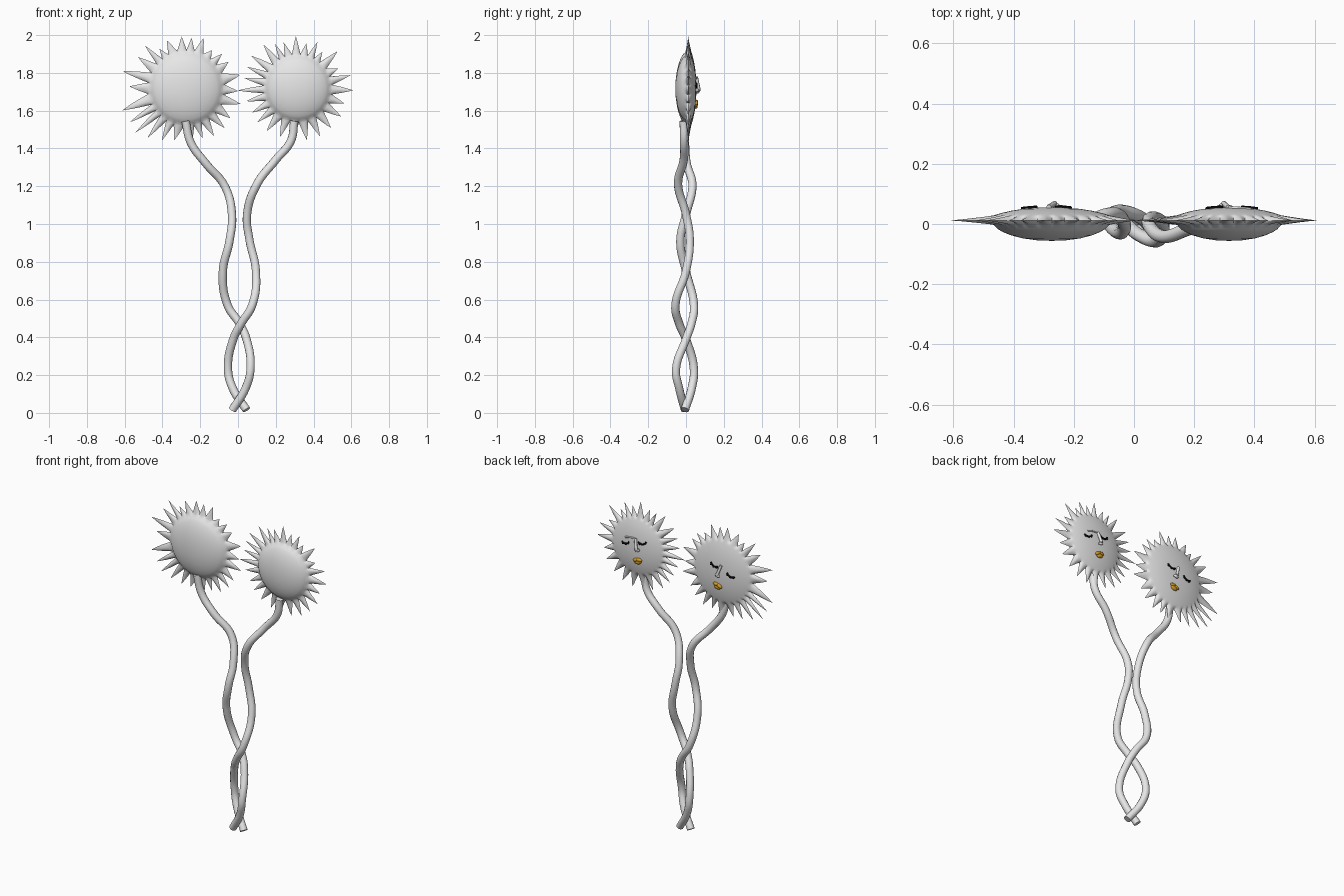
import bpy, bmesh, math
from mathutils import Matrix, Vector

if "Cube" in bpy.data.objects:
    bpy.data.objects.remove(bpy.data.objects["Cube"])


def material(name, rgb):
    m = bpy.data.materials.new(name)
    m.diffuse_color = (*rgb, 1)
    m.use_nodes = True
    m.node_tree.nodes["Principled BSDF"].inputs["Base Color"].default_value = m.diffuse_color
    return m


SILVER = material("silver grey", (0.8, 0.8, 0.8))
BLACK = material("black", (0.005, 0.005, 0.005))
GOLD = material("gold", (0.65, 0.34, 0.02))


def finish(ob, mat, angle=50):
    ob.data.materials.clear()
    ob.data.materials.append(mat)
    bpy.ops.object.select_all(action='DESELECT')
    bpy.context.view_layer.objects.active = ob
    ob.select_set(True)
    if ob.type == 'CURVE':
        bpy.ops.object.convert(target='MESH')
    bpy.ops.object.shade_smooth_by_angle(angle=math.radians(angle))


def tubes(name, paths, radius, mat, sides=4):
    cu = bpy.data.curves.new(name, 'CURVE')
    cu.dimensions = '3D'
    cu.bevel_depth, cu.bevel_resolution = radius, sides
    cu.use_fill_caps, cu.resolution_u = True, 8
    for pts in paths:
        sp = cu.splines.new('BEZIER')
        sp.bezier_points.add(len(pts) - 1)
        for bp, p in zip(sp.bezier_points, pts):
            bp.co = p
            bp.handle_left_type = bp.handle_right_type = 'AUTO'
    ob = bpy.data.objects.new(name, cu)
    bpy.context.collection.objects.link(ob)
    finish(ob, mat)


def mesh_object(name, bm, mat, angle=50):
    me = bpy.data.meshes.new(name)
    bmesh.ops.recalc_face_normals(bm, faces=bm.faces)
    bm.to_mesh(me)
    bm.free()
    ob = bpy.data.objects.new(name, me)
    bpy.context.collection.objects.link(ob)
    finish(ob, mat, angle)


MID = 0.012  # depth of the ray plane


def front_y(q):
    return -0.003 - 0.053 * max(0, 1 - q ** 2.2) ** 0.7


def back_y(q):
    return 0.055 - 0.026 * q ** 2.4


def ray_head(name, cx, cz, R, rays):
    """Lens-shaped disc whose rim runs out into pointed rays."""
    # outline: several samples across every ray, valley to valley
    outline = []
    n, steps = len(rays), 4
    for i, (a, length) in enumerate(rays):
        prev = rays[i - 1][0] - (360 if i == 0 else 0)
        nxt = rays[(i + 1) % n][0] + (360 if i == n - 1 else 0)
        for k in range(-steps, steps):
            t = abs(k) / steps
            ang = a + t * ((prev if k < 0 else nxt) - a) / 2
            valley = R * 1.07
            outline.append((math.radians(ang), valley + (length * 1.015 - valley) * (1 - t) ** 1.25))
    bm = bmesh.new()
    core = [0.25, 0.5, 0.7, 0.84, 0.93, 1.0]
    outer = [0.12, 0.3, 0.5, 0.75]

    def ring(radii, ys):
        return [bm.verts.new((cx + r * math.cos(a), y, cz + r * math.sin(a)))
                for (a, _), r, y in zip(outline, radii, ys)]

    m = len(outline)
    rim = ring([r for _, r in outline], [MID] * m)
    for side in (front_y, back_y):
        rings = [ring([R * q] * m, [side(q)] * m) for q in core]
        edge = side(1)
        for u in outer:
            rings.append(ring([R + (r - R) * u for _, r in outline],
                              [MID + (edge - MID) * (1 - u) ** 1.2] * m))
        rings.append(rim)
        centre = bm.verts.new((cx, side(0), cz))
        for j in range(m):
            k = (j + 1) % m
            bm.faces.new((centre, rings[0][j], rings[0][k]))
            for A, B in zip(rings, rings[1:]):
                bm.faces.new((A[j], B[j], B[k], A[k]))
    mesh_object(name, bm, SILVER, 60)


def face(side, head, origin, tilt, nose_a, brow):
    """Closed eyes, nose and lips laid on the back of a head."""
    cx, cz, R = head
    c, s = math.cos(math.radians(tilt)), math.sin(math.radians(tilt))

    def on(a, b, lift=0.002):
        x, z = origin[0] + a * c - b * s, origin[1] + a * s + b * c
        return Vector((x, back_y(math.hypot(x - cx, z - cz) / R) + lift, z))

    # eyelids with short lashes
    paths = []
    for e in (-0.06, 0.06):
        lid = lambda t: -0.012 * (1 - t * t)
        paths.append([on(e + 0.027 * t, lid(t)) for t in (-1, -0.5, 0, 0.5, 1)])
        for t in (-0.65, 0, 0.65):
            paths.append([on(e + 0.027 * t, lid(t)), on(e + 0.034 * t, lid(t) - 0.007)])
    tubes(side + "_closed_eyes", paths, 0.0052, BLACK, 1)
    # nose ridge, nostrils and optional thin brow
    ridge = [on(nose_a, 0.022, 0.002), on(nose_a, -0.015, 0.008), on(nose_a, -0.045, 0.014)]
    base = [on(nose_a - 0.012, -0.046), on(nose_a, -0.05, 0.008), on(nose_a + 0.012, -0.046)]
    tubes(side + "_nose", [ridge, base], 0.0085, SILVER, 2)
    if brow:
        tubes(side + "_brow", [[on(nose_a + 0.075, 0.026, 0), on(nose_a + 0.04, 0.027, 0),
                                on(nose_a, 0.02, 0.002)]], 0.005, SILVER, 2)
    # lips: two upper lobes and one lower
    bm = bmesh.new()
    for a, b, w, h, roll in ((-0.012, -0.110, 0.020, 0.011, 14), (0.012, -0.110, 0.020, 0.011, -14),
                             (0, -0.124, 0.023, 0.013, 0)):
        mat = (Matrix.Translation(on(a, b))
               @ Matrix.Rotation(-math.radians(tilt + roll), 4, 'Y')
               @ Matrix.Diagonal((w, 0.010, h, 1)))
        bmesh.ops.create_uvsphere(bm, u_segments=16, v_segments=10, radius=1, matrix=mat)
    mesh_object(side + "_lips", bm, GOLD)


# heads: (angle, tip radius) of every ray
LEFT_RAYS = [(14, .29), (32, .26), (44, .26), (56, .24), (71, .28), (84, .265), (95, .272),
             (112, .27), (124, .25), (134, .31), (147, .3), (165, .345), (178, .297), (199, .353),
             (211, .345), (221, .352), (232, .327), (245, .3), (257, .278), (276, .287),
             (288, .273), (300, .29), (314, .288), (326, .277), (344, .296), (357, .27)]
RIGHT_RAYS = [(-2, .29), (14, .284), (26, .235), (43, .284), (56, .23), (67, .263), (79, .24),
              (92, .272), (107, .25), (117, .26), (128, .29), (145, .296), (157, .287), (169, .285),
              (182, .315), (194, .277), (208, .27), (220, .274), (234, .276), (250, .27),
              (264, .26), (280, .274), (295, .275), (310, .27), (327, .27), (342, .256)]
LEFT, RIGHT = (-0.274, 1.718, 0.192), (0.316, 1.718, 0.173)
ray_head("left_sun_head", *LEFT, LEFT_RAYS)
ray_head("right_sun_head", *RIGHT, RIGHT_RAYS)
face("left", LEFT, (-0.292, 1.742), 18, 0.016, False)
face("right", RIGHT, (0.326, 1.752), -13, -0.018, True)

# twisted stems
tubes("left_stem", [[(-.278, -.012, 1.545), (-.25, -.005, 1.43), (-.17, .004, 1.32), (-.07, .034, 1.2),
                     (-.032, 0, 1.05), (-.045, -.03, .91), (-.08, 0, .75), (-.055, .042, .57),
                     (.01, .028, .47), (.045, 0, .39), (.066, -.053, .23), (.04, -.036, .13),
                     (-.03, -.006, .016)]], 0.022, SILVER)
tubes("right_stem", [[(.298, -.012, 1.545), (.28, -.01, 1.44), (.2, -.012, 1.34), (.1, -.042, 1.21),
                      (.048, 0, 1.05), (.06, .02, .92), (.095, 0, .75), (.075, -.056, .57),
                      (.015, -.035, .47), (-.025, 0, .39), (-.053, .042, .23), (-.028, .03, .13),
                      (.045, -.006, .016)]], 0.022, SILVER)
